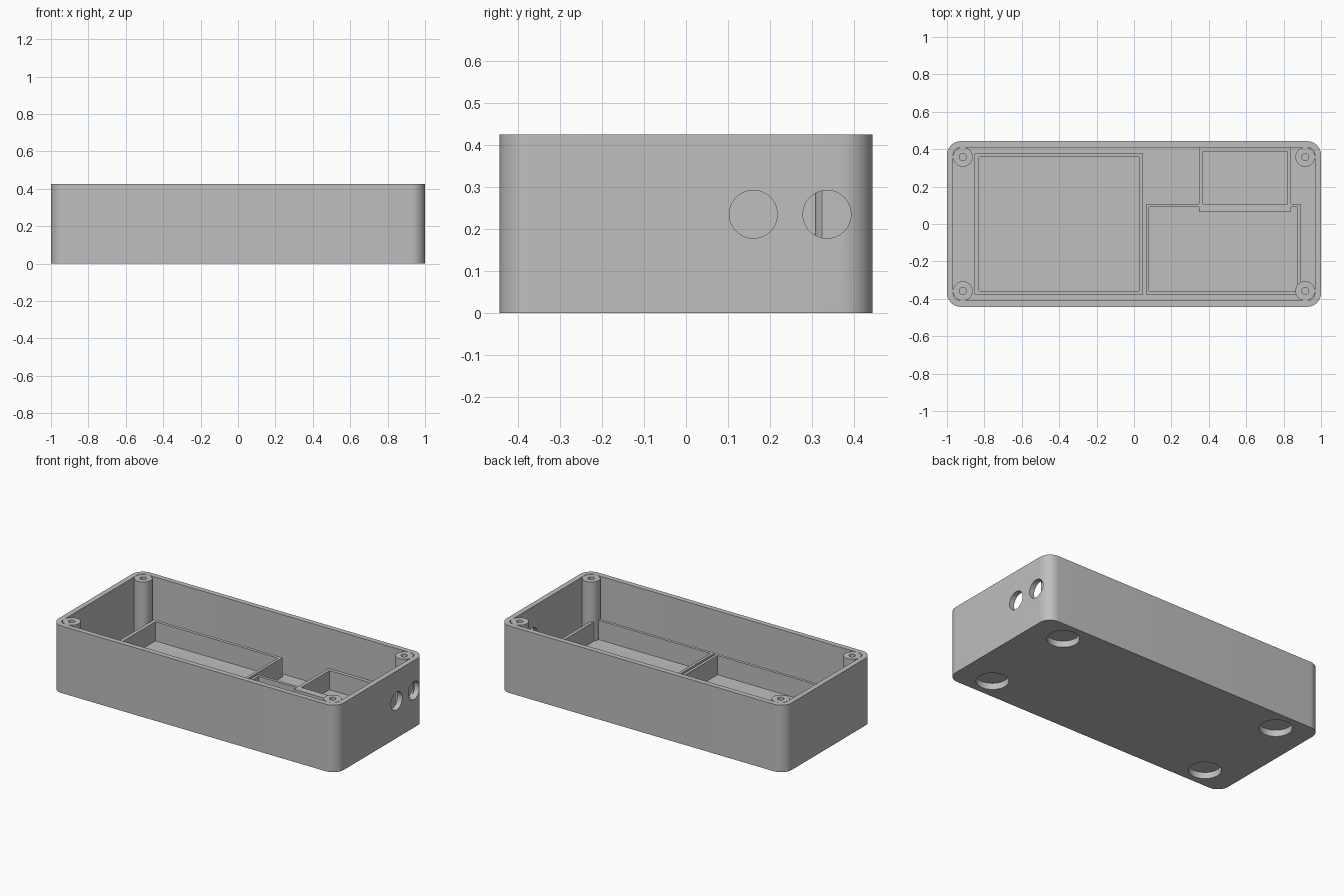
import bpy, bmesh, math

default = bpy.data.objects.get("Cube")
if default:
    bpy.data.objects.remove(default, do_unlink=True)

HEIGHT, FLOOR, DIVIDER = 0.425, 0.05, 0.172

grey = bpy.data.materials.new("plain_grey")
grey.use_nodes = True
colour = (0.52, 0.52, 0.52, 1)
grey.diffuse_color = colour
grey.node_tree.nodes["Principled BSDF"].inputs["Base Color"].default_value = colour


def finish(name, bm):
    mesh = bpy.data.meshes.new(name)
    bmesh.ops.recalc_face_normals(bm, faces=bm.faces)
    bm.to_mesh(mesh)
    bm.free()
    mesh.materials.append(grey)
    obj = bpy.data.objects.new(name, mesh)
    bpy.context.collection.objects.link(obj)
    return obj


def prism(name, outline, z0, z1):
    """Extrude a flat outline upwards."""
    bm = bmesh.new()
    face = bm.faces.new([bm.verts.new((x, y, z0)) for x, y in outline])
    top = bmesh.ops.extrude_face_region(bm, geom=[face])["geom"]
    verts = [v for v in top if isinstance(v, bmesh.types.BMVert)]
    bmesh.ops.translate(bm, vec=(0, 0, z1 - z0), verts=verts)
    return finish(name, bm)


def box(name, x0, x1, y0, y1, z0, z1):
    return prism(name, [(x0, y0), (x1, y0), (x1, y1), (x0, y1)], z0, z1)


def rounded_box(name, hx, hy, r, z0, z1, steps=12):
    outline = []
    for quarter, (sx, sy) in enumerate([(1, 1), (-1, 1), (-1, -1), (1, -1)]):
        for i in range(steps + 1):
            a = (quarter + i / steps) * math.pi / 2
            outline.append((sx * (hx - r) + r * math.cos(a),
                            sy * (hy - r) + r * math.sin(a)))
    return prism(name, outline, z0, z1)


def cylinder(name, x, y, r, z0, z1, n=48):
    ring = [2 * math.pi * i / n for i in range(n)]
    return prism(name, [(x + r * math.cos(a), y + r * math.sin(a)) for a in ring], z0, z1)


def combine(obj, other, operation="DIFFERENCE"):
    """Apply a boolean and discard the helper."""
    other.hide_render = True
    mod = obj.modifiers.new("boolean", "BOOLEAN")
    mod.operation, mod.solver, mod.object = operation, "EXACT", other
    bpy.context.view_layer.objects.active = obj
    bpy.ops.object.modifier_apply(modifier=mod.name)
    bpy.data.objects.remove(other, do_unlink=True)


def side_hole(y):
    """Cutter for a socket hole, lying along x through the end wall."""
    hole = cylinder("socket_cutter", 0, 0, 0.057, 0.953, 1.1)
    for v in hole.data.vertices:
        x, h, depth = v.co
        v.co = (depth, x + y, h + 0.235)
    hole.data.flip_normals()
    bm = bmesh.new()
    bm.from_mesh(hole.data)
    bmesh.ops.recalc_face_normals(bm, faces=bm.faces)
    bm.to_mesh(hole.data)
    bm.free()
    return hole


# Outer shell with open top
shell = rounded_box("enclosure_shell", 1, 0.443, 0.075, 0, HEIGHT)
combine(shell, rounded_box("cavity", 0.967, 0.41, 0.042, FLOOR, HEIGHT + 0.1))

# Round foot recesses in the underside
corners = [(sx, sy) for sx in (-1, 1) for sy in (-1, 1)]
for sx, sy in corners:
    combine(shell, cylinder("foot_recess", sx * 0.78, sy * 0.31, 0.093, -0.1, 0.04))

# Socket holes in the end wall
SOCKETS = (0.16, 0.335)
for y in SOCKETS:
    combine(shell, side_hole(y))

# Corner screw posts
posts = []
for sx, sy in corners:
    x, y = sx * 0.915, sy * 0.358
    post = cylinder("screw_post", x, y, 0.052, FLOOR - 0.005, HEIGHT)
    combine(post, cylinder("screw_hole", x, y, 0.019, 0.12, HEIGHT + 0.1, 24))
    if sx > 0 and sy > 0:
        combine(post, side_hole(SOCKETS[1]))
    posts.append(post)

# Low divider walls forming three trays
BASE, OVER = FLOOR - 0.005, DIVIDER + 0.1
dividers = box("divider_walls", -0.853, 0.048, -0.376, 0.378, BASE, DIVIDER)
combine(dividers, box("large_tray", -0.83, 0.03, -0.358, 0.358, 0, OVER))

front_tray = box("front_tray_walls", 0.063, 0.893, -0.376, 0.108, BASE, DIVIDER)
combine(front_tray, box("front_tray", 0.08, 0.873, -0.358, 0.09, 0, OVER))
back_tray = box("back_tray_walls", 0.348, 0.84, 0.063, 0.412, BASE, DIVIDER)
combine(back_tray, box("back_tray", 0.369, 0.82, 0.108, 0.388, 0, OVER))
combine(front_tray, back_tray, "UNION")

# Smooth the round walls and keep edges crisp
for obj in [shell, dividers, front_tray] + posts:
    bpy.ops.object.select_all(action="DESELECT")
    obj.select_set(True)
    bpy.context.view_layer.objects.active = obj
    bpy.ops.object.shade_smooth_by_angle(angle=math.radians(30))
